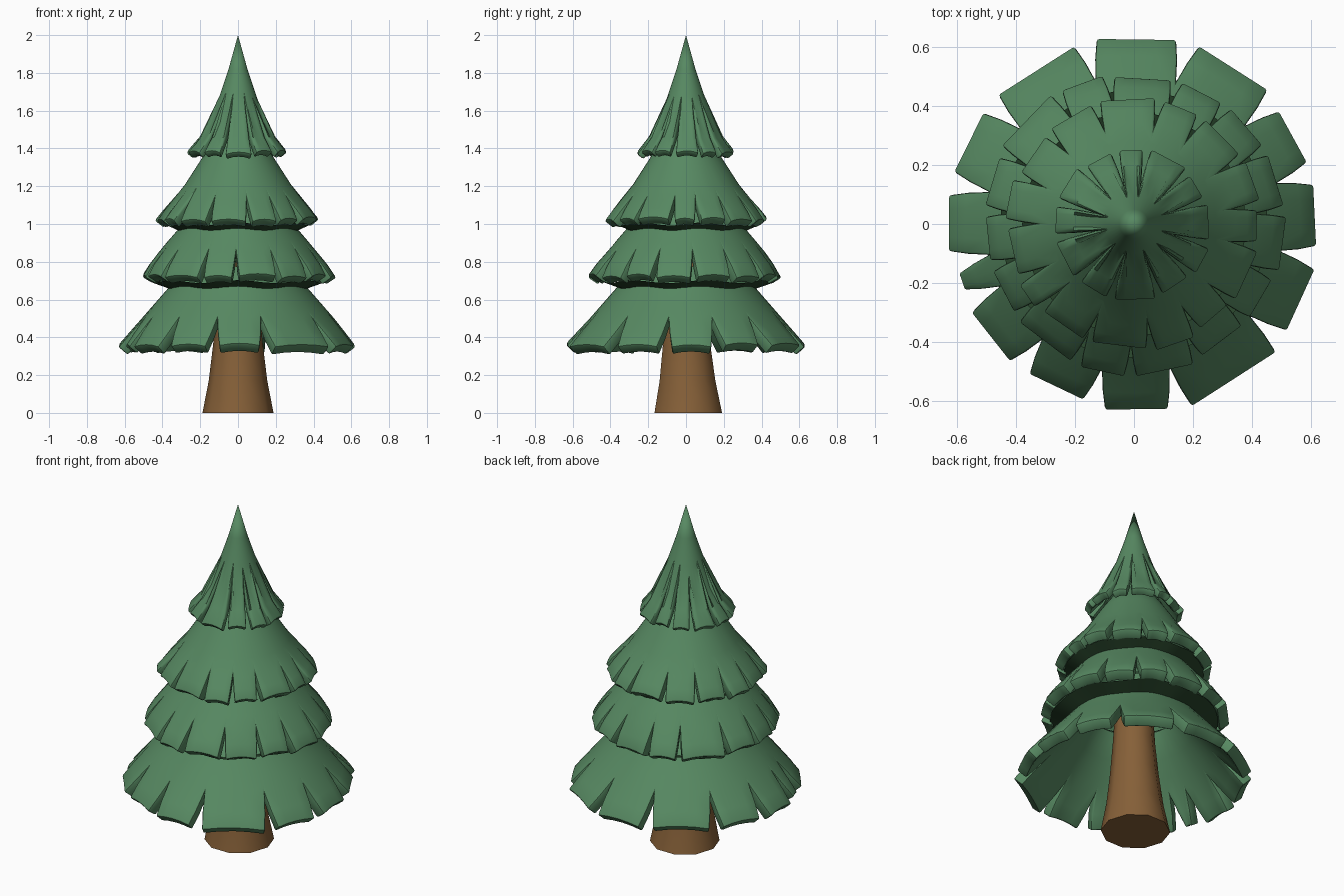
import bpy, bmesh, random
from math import sin, cos, radians, pi

if "Cube" in bpy.data.objects:
    bpy.data.objects.remove(bpy.data.objects["Cube"])

random.seed(4)


def material(name, col):
    m = bpy.data.materials.new(name)
    m.diffuse_color = (*col, 1)
    m.use_nodes = True
    m.node_tree.nodes["Principled BSDF"].inputs["Base Color"].default_value = m.diffuse_color
    return m


GREEN = material("pine green", (0.095, 0.25, 0.122))
DARK = material("deep shade green", (0.022, 0.06, 0.025))
BROWN = material("bark brown", (0.24, 0.118, 0.04))


def finish(name, bm, mat, angle=40, mods=()):
    bmesh.ops.remove_doubles(bm, verts=bm.verts, dist=1e-5)
    me = bpy.data.meshes.new(name)
    bm.to_mesh(me)
    bm.free()
    ob = bpy.data.objects.new(name, me)
    bpy.context.collection.objects.link(ob)
    me.materials.append(mat)
    bpy.ops.object.select_all(action='DESELECT')
    ob.select_set(True)
    bpy.context.view_layer.objects.active = ob
    for kind, props in mods:
        mod = ob.modifiers.new(kind.title(), kind)
        for k, v in props.items():
            setattr(mod, k, v)
        bpy.ops.object.modifier_apply(modifier=mod.name)
    bpy.ops.object.shade_smooth_by_angle(angle=radians(angle))
    return ob


def grid_faces(bm, rows):
    for a, b in zip(rows, rows[1:]):
        for i in range(len(a) - 1):
            bm.faces.new((a[i], b[i], b[i + 1], a[i + 1]))


def tier(name, profile, notches, split, gap, thick, jit):
    """Skirt of branches: one grid per lobe, joined above row `split`, parted below."""
    bm = bmesh.new()
    n, cols = len(profile), 4
    for a0, a1 in zip(notches, notches[1:] + [notches[0] + 360]):
        mid, half = (a0 + a1) / 2, (a1 - a0) / 2
        dr, dz = random.uniform(-jit, jit), random.uniform(-jit, jit) * 0.6
        rows = []
        for j, (r, z) in enumerate(profile):
            w = max(0, j - split) / (n - 1 - split)
            row = []
            for c in range(cols + 1):
                off = (2 * c / cols - 1) * (half - gap * w)
                flat = 1 + w * (1 / cos(radians(off)) - 1)      # straight lobe ends
                t = radians(mid + off)
                rr = (r + dr * w) * flat
                droop = 0.012 * w * (2 * c / cols - 1) ** 2
                row.append(bm.verts.new((rr * cos(t), rr * sin(t), z + dz * w - droop)))
            rows.append(row)
        grid_faces(bm, rows)
    finish(name, bm, GREEN, 40, [
        ('SOLIDIFY', dict(thickness=thick, offset=-1)),
        ('BEVEL', dict(width=0.01, segments=2, limit_method='ANGLE',
                       angle_limit=radians(50)))])


def spread(count, start):
    step = 360 / count
    return [start + i * step + random.uniform(-0.17, 0.17) * step for i in range(count)]


# Four tiers of branches
tier("bottom_branches",
     [(0.28, 0.78), (0.37, 0.66), (0.44, 0.58), (0.51, 0.50), (0.57, 0.43), (0.625, 0.365)],
     [-168, -155, -128.5, -102.5, -76, -38.5, -10.5, 16, 41.5, 73.5, 105, 140, 167.5],
     3, 3.6, 0.065, 0.01)
tier("lower_middle_branches",
     [(0.20, 1.12), (0.31, 0.98), (0.37, 0.91), (0.42, 0.85), (0.47, 0.79), (0.51, 0.73)],
     spread(15, 4), 3, 2.2, 0.065, 0.013)
tier("upper_middle_branches",
     [(0.10, 1.48), (0.19, 1.35), (0.28, 1.21), (0.345, 1.13), (0.39, 1.08), (0.43, 1.03)],
     spread(15, 10), 3, 2.2, 0.06, 0.012)
tier("top_branches",
     [(0, 2.0), (0.05, 1.82), (0.10, 1.67), (0.15, 1.54), (0.20, 1.46), (0.26, 1.385)],
     spread(12, 15), 3, 3, 0.045, 0.01)


# Dark undersides closing the two middle tiers
def underside(name, inner, outer, seg=40):
    bm = bmesh.new()
    rows = []
    for r, z in (outer, inner):
        rows.append([bm.verts.new((r * cos(2 * pi * i / seg), r * sin(2 * pi * i / seg),
                                   z + 0.008 * sin(2 * pi * i * 7 / seg)))
                     for i in range(seg + 1)])
    grid_faces(bm, rows)
    bmesh.ops.reverse_faces(bm, faces=[f for f in bm.faces if f.normal.z > 0])
    finish(name, bm, DARK)


underside("lower_middle_underside", (0.32, 0.648), (0.455, 0.695))
underside("upper_middle_underside", (0.27, 0.95), (0.38, 1.0))

# Trunk: faceted flare, foot slightly off centre
bm = bmesh.new()
SIDES = 10
rows = []
for r, z in ((0.10, 0.80), (0.115, 0.55), (0.132, 0.36), (0.155, 0.17), (0.188, 0.0)):
    k = max(0, 1 - z / 0.5)
    rows.append([bm.verts.new((r * cos(t), r * sin(t) + 0.012 * k, z))
                 for t in (2 * pi * i / SIDES for i in range(SIDES + 1))])
grid_faces(bm, rows)
bm.faces.new(rows[-1][:SIDES][::-1])
bm.faces.new(rows[0][:SIDES])
finish("trunk", bm, BROWN, 40)
